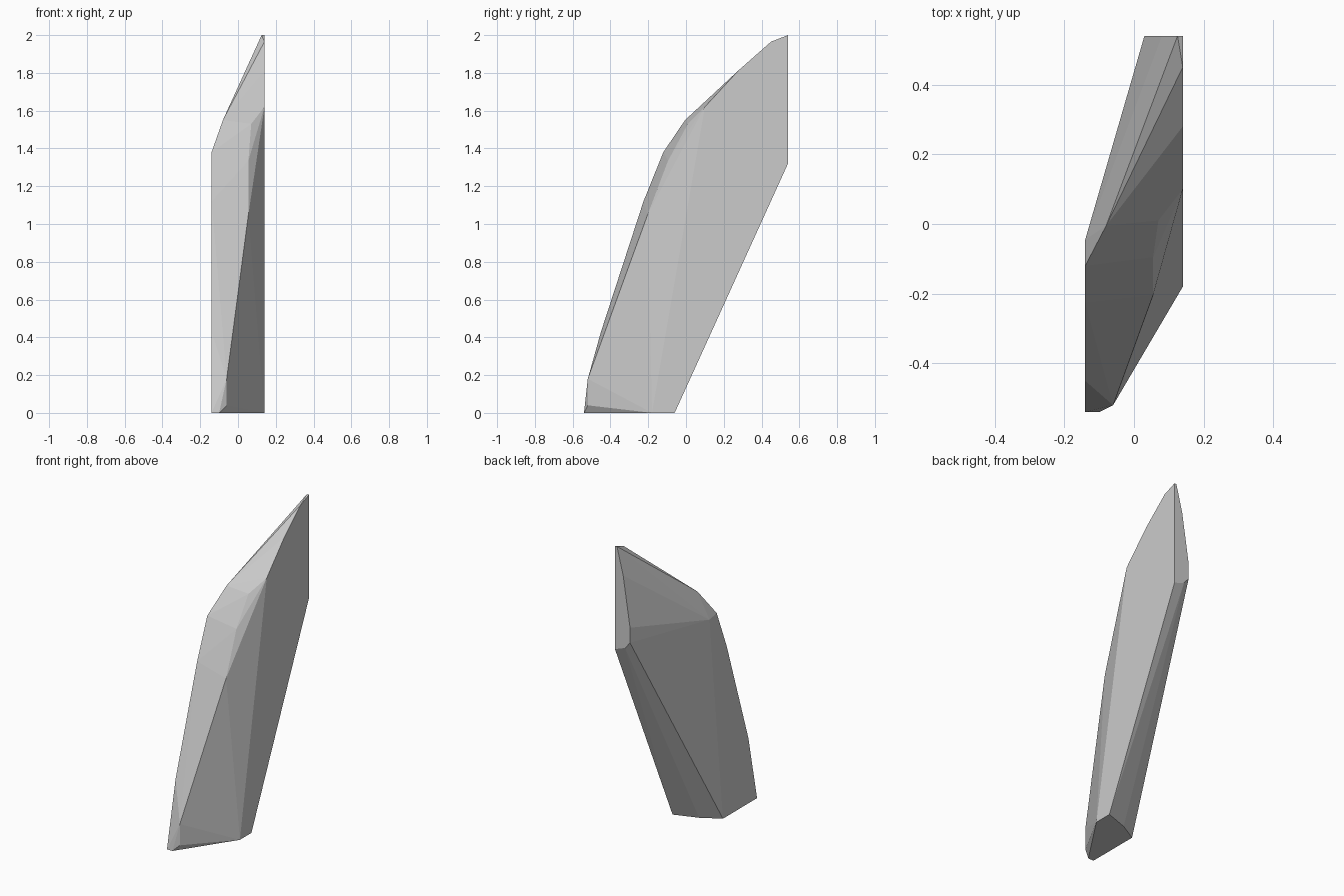
import bpy, bmesh

if "Cube" in bpy.data.objects:
    bpy.data.objects.remove(bpy.data.objects["Cube"])

# Slanted rock shard: convex solid spanned by its flat faces and bevel corners
W, D = 0.14, 0.54

# flat left side (y, z)
left = [(-0.54, 0), (-0.45, 0.43), (-0.225, 1.12), (-0.12, 1.38),
        (-0.045, 1.365), (-0.07, 1.25), (-0.185, 0)]
# flat right side (y, z)
right = [(-0.18, 0), (-0.06, 0), (D, 1.32), (D, 2.0),
         (0.45, 1.965), (0.28, 1.815), (0.10, 1.62)]
# flat back end (x, z)
back = [(0.125, 2.0), (0.08, 1.82), (0.03, 1.49), (0.03, 1.39), (0.066, 1.347)]
# chipped corners between the flat faces (x, y, z)
chips = [(-0.10, -0.54, 0), (-0.06, -0.52, 0.04), (-0.06, -0.52, 0.18),
         (0.055, -0.203, 1.05), (0.055, -0.095, 1.335), (0.07, 0.01, 1.53),
         (-0.08, -0.005, 1.55), (-0.016, -0.114, 0)]

points = ([(-W, y, z) for y, z in left] + [(W, y, z) for y, z in right]
          + [(x, D, z) for x, z in back] + chips)

bm = bmesh.new()
for p in points:
    bm.verts.new(p)
hull = bmesh.ops.convex_hull(bm, input=bm.verts[:])
loose = [v for v in bm.verts if not v.link_faces]
bmesh.ops.delete(bm, geom=loose, context='VERTS')
# merge coplanar triangles into clean flat facets
bmesh.ops.dissolve_limit(bm, angle_limit=0.01, verts=bm.verts[:], edges=bm.edges[:])
bmesh.ops.recalc_face_normals(bm, faces=bm.faces[:])

mesh = bpy.data.meshes.new("rock_shard")
bm.to_mesh(mesh)
bm.free()
bpy.context.collection.objects.link(bpy.data.objects.new("rock_shard", mesh))
